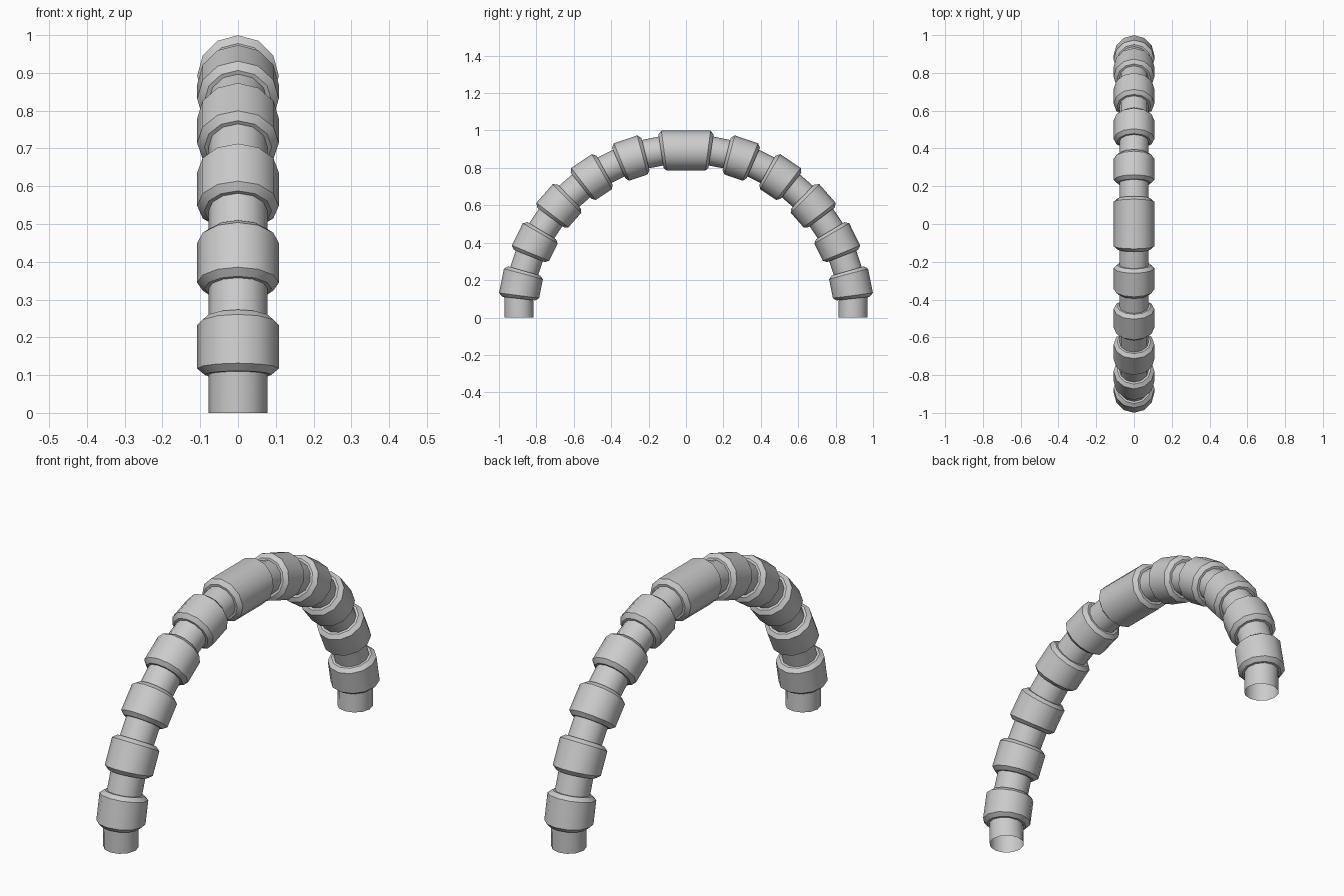
import bpy
from math import radians, sin, cos, pi

if "Cube" in bpy.data.objects:
    bpy.data.objects.remove(bpy.data.objects["Cube"])

SIDES = 12
R = 0.9            # arch centre-line radius
THIN, RIM, WIDE = 0.078, 0.089, 0.108
STEP = 7.5         # degrees per segment
LIP = 1.05         # angular depth of each collar chamfer

# Stations along the arch: (angle, tube radius)
stations = []
collars = [(STEP * (2 * i + 1), STEP * (2 * i + 2)) for i in range(5)]
collars.append((82.5, 97.5))
collars += [(180 - b, 180 - a) for a, b in reversed(collars[:5])]
for a, b in collars:
    stations += [(a - LIP, THIN), (a - LIP, RIM), (a, WIDE),
                 (b, WIDE), (b + LIP, RIM), (b + LIP, THIN)]


def ring(y, z, ang, rad):
    """Ring in the radial plane at angle ang, with a vertex on the outside."""
    t = radians(ang)
    pts = []
    for k in range(SIDES):
        p = 2 * pi * k / SIDES
        out = rad * cos(p)
        pts.append((rad * sin(p), y + out * cos(t), z + out * sin(t)))
    return pts


# Straight feet with open ends, then the collared arch between them
foot = R * cos(radians(STEP))
rings = [ring(foot, 0, 0, THIN)]
for ang, rad in stations:
    t = radians(ang)
    rings.append(ring(R * cos(t), R * sin(t), ang, rad))
rings.append(ring(-foot, 0, 180, THIN))

verts = [v for r in rings for v in r]
faces = []
for i in range(len(rings) - 1):
    for k in range(SIDES):
        n = (k + 1) % SIDES
        a, b = i * SIDES, (i + 1) * SIDES
        faces.append((a + k, b + k, b + n, a + n))

mesh = bpy.data.meshes.new("collared_arch_pipe")
mesh.from_pydata(verts, [], faces)
mesh.update()

# Make the faces point outward
if mesh.polygons[0].normal.dot(mesh.polygons[0].center - mesh.polygons[SIDES // 2].center) < 0:
    mesh.flip_normals()

pipe = bpy.data.objects.new("collared_arch_pipe", mesh)
bpy.context.collection.objects.link(pipe)
bpy.context.view_layer.objects.active = pipe
pipe.select_set(True)
bpy.ops.object.shade_smooth_by_angle(angle=radians(35))
